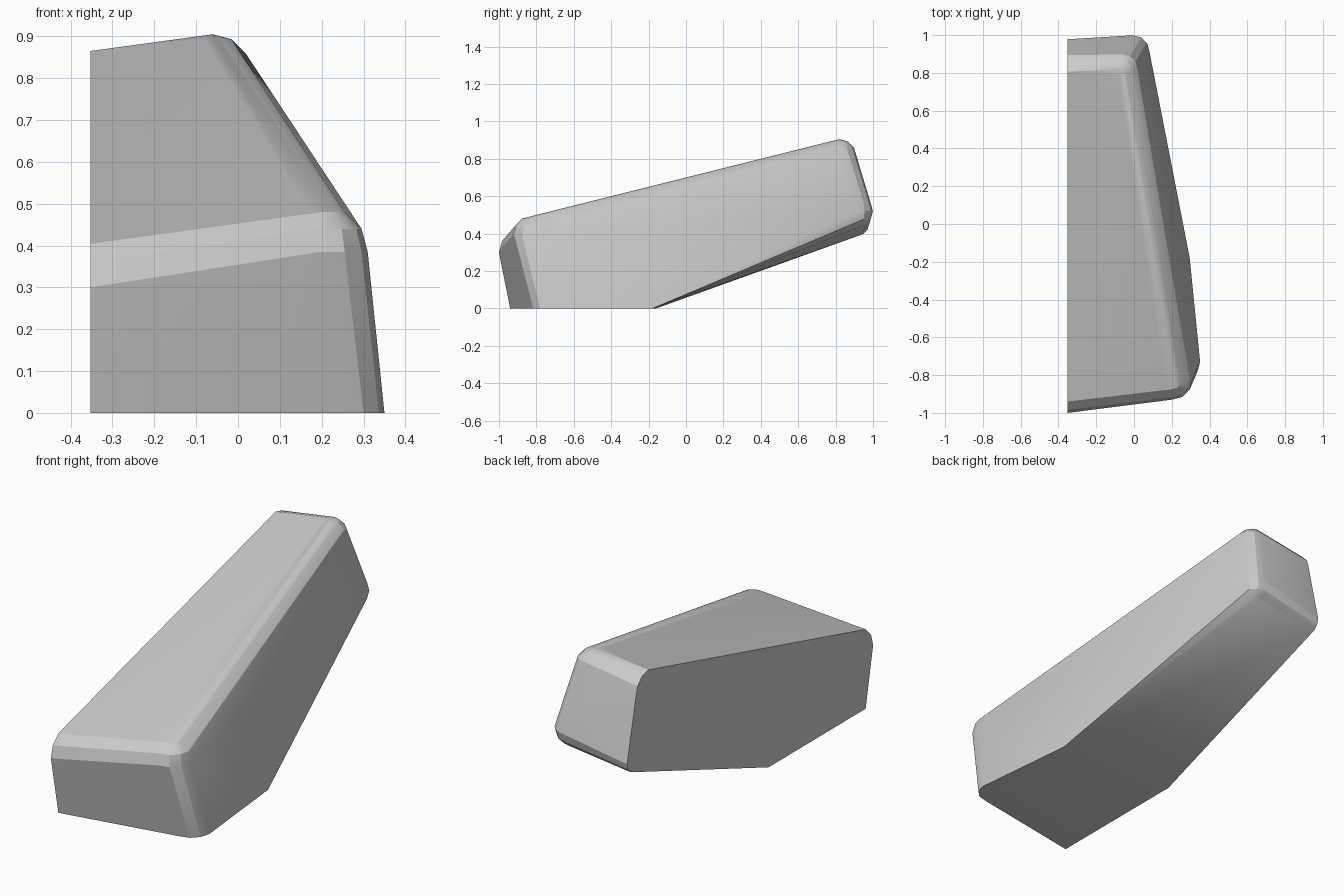
import bpy, bmesh
from math import sin, cos, pi, radians

if "Cube" in bpy.data.objects:
    bpy.data.objects.remove(bpy.data.objects["Cube"])

CUT = -0.353  # flat inner side
bm = bmesh.new()


def ball(c, r, n=12, rings=6):
    """Points of a rounded corner."""
    bm.verts.new((c[0], c[1], c[2] + r))
    bm.verts.new((c[0], c[1], c[2] - r))
    for i in range(1, rings):
        t = pi * i / rings
        for j in range(n):
            a = 2 * pi * j / n
            bm.verts.new((c[0] + r * sin(t) * cos(a),
                          c[1] + r * sin(t) * sin(a), c[2] + r * cos(t)))


def disc(c, r, axis, n=12):
    """Points of a rounded corner lying flat on a cut plane."""
    for j in range(n):
        u, v = r * cos(2 * pi * j / n), r * sin(2 * pi * j / n)
        off = (0, u, v) if axis == 'x' else (u, v, 0)
        bm.verts.new([c[k] + off[k] for k in range(3)])


# inner flat side: rounded profile
disc((CUT, -0.88, 0.30), 0.12, 'x')
disc((CUT, 0.807, 0.765), 0.10, 'x')
disc((CUT, 0.918, 0.45), 0.06, 'x')
# ground contact
bm.verts.new((CUT, -0.94, 0))
bm.verts.new((CUT, -0.16, 0))
bm.verts.new((0.295, -0.18, 0))
disc((0.25, -0.73, 0), 0.10, 'z')
# outer rounded corners
ball((0.20, -0.82, 0.385), 0.11)
ball((-0.06, 0.82, 0.815), 0.09)
ball((-0.005, 0.912, 0.52), 0.087)

# skin the corners and tidy up
bmesh.ops.convex_hull(bm, input=bm.verts[:])
bmesh.ops.delete(bm, geom=[v for v in bm.verts if not v.link_faces], context='VERTS')
bmesh.ops.dissolve_limit(bm, angle_limit=radians(0.5), verts=bm.verts[:], edges=bm.edges[:])
bmesh.ops.recalc_face_normals(bm, faces=bm.faces[:])

mesh = bpy.data.meshes.new("tilted_block")
bm.to_mesh(mesh)
bm.free()
block = bpy.data.objects.new("tilted_block", mesh)
bpy.context.collection.objects.link(block)
bpy.context.view_layer.objects.active = block
block.select_set(True)
bpy.ops.object.shade_smooth_by_angle(angle=radians(25))
